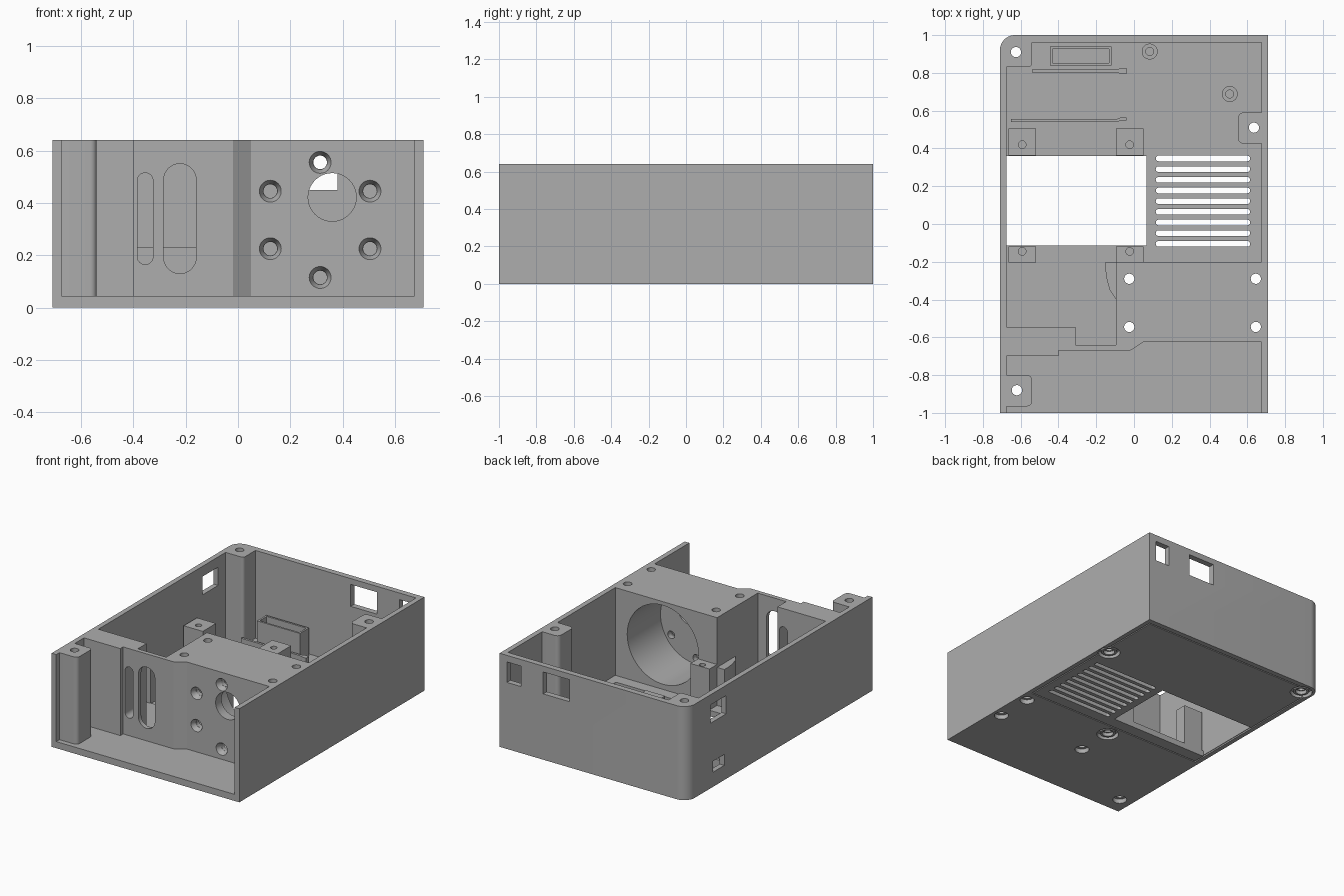
import bpy, bmesh
from math import pi, cos, sin, radians
from mathutils import Matrix

if "Cube" in bpy.data.objects:
    bpy.data.objects.remove(bpy.data.objects["Cube"])

grey = bpy.data.materials.new("plain grey")
grey.use_nodes = True
grey.diffuse_color = (0.42, 0.42, 0.42, 1)
grey.node_tree.nodes["Principled BSDF"].inputs["Base Color"].default_value = (0.42, 0.42, 0.42, 1)

TOP, FLOOR = 0.64, 0.045


def finish(name, bm):
    bmesh.ops.recalc_face_normals(bm, faces=bm.faces)
    me = bpy.data.meshes.new(name)
    bm.to_mesh(me)
    bm.free()
    me.materials.append(grey)
    ob = bpy.data.objects.new(name, me)
    bpy.context.collection.objects.link(ob)
    return ob


def prism(name, pts, lo, hi, along_y=False):
    """Extrude an outline (x, y) in z, or an outline (x, z) in y."""
    bm = bmesh.new()
    place = lambda p, t: (p[0], t, p[1]) if along_y else (p[0], p[1], t)
    a = [bm.verts.new(place(p, lo)) for p in pts]
    b = [bm.verts.new(place(p, hi)) for p in pts]
    bm.faces.new(a)
    bm.faces.new(b[::-1])
    n = len(pts)
    for i in range(n):
        bm.faces.new((a[i], a[(i + 1) % n], b[(i + 1) % n], b[i]))
    return finish(name, bm)


def box(name, x0, x1, y0, y1, z0, z1):
    return prism(name, [(x0, y0), (x1, y0), (x1, y1), (x0, y1)], z0, z1)


def arc(cx, cy, r, a0, a1, n=10):
    return [(cx + r * cos(radians(a0 + (a1 - a0) * i / n)),
             cy + r * sin(radians(a0 + (a1 - a0) * i / n))) for i in range(n + 1)]


def disc(cx, cy, r, n=40):
    return arc(cx, cy, r, 0, 360, n)[:-1]


def cone_y(x, z, r0, r1, y0, y1):
    bm = bmesh.new()
    m = Matrix.Translation((x, (y0 + y1) / 2, z)) @ Matrix.Rotation(-pi / 2, 4, 'X')
    bmesh.ops.create_cone(bm, cap_ends=True, segments=32, radius1=r0, radius2=r1,
                          depth=y1 - y0, matrix=m)
    return finish("cutter", bm)


def cut(ob, cutters):
    bpy.context.view_layer.objects.active = ob
    for c in cutters:
        c.hide_render = True
        m = ob.modifiers.new("cut", 'BOOLEAN')
        m.operation, m.solver, m.object = 'DIFFERENCE', 'EXACT', c
        bpy.ops.object.modifier_apply(modifier=m.name)
        bpy.data.objects.remove(c)


def smooth(ob):
    bpy.ops.object.select_all(action='DESELECT')
    ob.select_set(True)
    bpy.context.view_layer.objects.active = ob
    bpy.ops.object.shade_smooth_by_angle(angle=radians(30))


def hole(x, y, r=0.027, z0=-0.1, z1=0.8):
    return prism("cutter", disc(x, y, r), z0, z1)


# Screw positions
post_holes = [(-0.625, 0.91), (0.635, 0.51), (-0.62, -0.88)]
block_holes = [(x, y) for x in (-0.025, 0.645) for y in (-0.29, -0.545)]
ringed = [(-0.625, 0.91), (0.635, 0.51), (-0.025, -0.29)]

# Case shell: floor and three walls, one rounded corner
outline = [(-0.71, -1), (0.71, -1), (0.71, 1)] + arc(-0.63, 0.92, 0.08, 90, 180)
shell = prism("case_shell", outline, 0, TOP)
cuts = [box("cutter", -0.675, 0.675, -1.1, 0.96, FLOOR, 1),
        box("cutter", -0.675, 0.675, -0.2, 0.96, 0.04, 0.5),
        box("cutter", -0.675, 0.065, -0.115, 0.36, -0.1, 0.2),
        # back and side windows
        box("cutter", 0.18, 0.38, 0.9, 1.1, 0.45, 0.6),
        box("cutter", 0.55, 0.655, 0.9, 1.1, 0.455, 0.595),
        box("cutter", -0.8, -0.6, 0.58, 0.75, 0.445, 0.57),
        box("cutter", -0.8, -0.6, 0.6, 0.72, 0.1, 0.175)]
# Vent slots
for i in range(9):
    y = 0.347 - i * 0.0565
    cuts.append(prism("cutter", arc(0.6, y, 0.015, -90, 90) + arc(0.13, y, 0.015, 90, 270), -0.1, 0.2))
# Panel groove underneath
for y in (-0.2, 0.96):
    cuts.append(box("cutter", -0.68, 0.68, y - 0.004, y + 0.004, -0.1, 0.01))
for x in (-0.675, 0.675):
    cuts.append(box("cutter", x - 0.004, x + 0.004, -0.2, 0.96, -0.1, 0.01))
# Screw holes and head recesses underneath
for p in post_holes + block_holes:
    cuts.append(hole(*p))
    cuts.append(hole(*p, r=0.07 if p in ringed else 0.045, z0=-0.1, z1=0.03))
cut(shell, cuts)
smooth(shell)
for x, y in ringed:
    ring = hole(x, y, 0.05, 0.006, 0.032)
    ring.name = "screw_ring"
    cut(ring, [hole(x, y, 0.036)])
    smooth(ring)

# Corner and side screw posts
back_post = prism("back_post", [(-0.68, 0.83), (-0.565, 0.83)] + arc(-0.56, 0.85, 0.02, -90, 0, 5)
                  + [(-0.54, 0.965), (-0.68, 0.965)], 0.04, TOP)
front_post = prism("front_post", [(-0.68, -0.965)] + arc(-0.565, -0.94, 0.025, -90, 0, 5)
                   + arc(-0.565, -0.825, 0.025, 0, 90, 5) + [(-0.68, -0.8)], 0.04, TOP)
side_post = prism("side_post", [(0.68, 0.59)] + arc(0.58, 0.56, 0.03, 90, 180, 6)
                  + arc(0.58, 0.455, 0.03, 180, 270, 6) + [(0.68, 0.425)], 0.04, TOP)
for ob, p in zip((back_post, side_post, front_post), post_holes):
    cut(ob, [hole(*p)])
    smooth(ob)

# Front wall and motor block as one stepped body
block = prism("motor_block", [
    (-0.68, -0.7), (-0.4, -0.7), (-0.4, -0.67), (-0.02, -0.67), (0.05, -0.625), (0.68, -0.625),
    (0.68, -0.2), (-0.095, -0.2), (-0.095, -0.64), (-0.31, -0.64), (-0.31, -0.545), (-0.68, -0.545)],
    0.04, TOP)
cuts = [prism("cutter", disc(0.315, 0.345, 0.27, 64), -0.56, -0.1, True),
        prism("cutter", disc(0.36, 0.422, 0.092), -0.8, -0.4, True)]
for x, lo, hi, r in ((-0.355, 0.165, 0.515, 0.03), (-0.222, 0.13, 0.55, 0.062)):
    cuts.append(prism("cutter", arc(x, hi - r, r, 0, 180, 16) + arc(x, lo + r, r, 180, 360, 16),
                      -0.8, -0.5, True))
for i in range(6):
    a = radians(30 + 60 * i)
    x, z = 0.314 + 0.22 * cos(a), 0.335 + 0.22 * sin(a)
    cuts.append(cone_y(x, z, 0.026, 0.026, -0.7, -0.5))
    cuts.append(cone_y(x, z, 0.044, 0.027, -0.63, -0.59))
cuts += [hole(*p) for p in block_holes]
cut(block, cuts)
smooth(block)

# Curved gusset on the side of the block
gusset = prism("block_gusset", [(-0.09, -0.2), (-0.15, -0.2), (-0.15, -0.25), (-0.143, -0.3),
                                (-0.128, -0.35), (-0.095, -0.4), (-0.09, -0.4)], 0.04, 0.3)
smooth(gusset)

# Mounting pillars around the floor opening
for x in (-0.592, -0.023):
    for y0, y1, hy in ((0.362, 0.505, 0.42), (-0.205, -0.118, -0.145)):
        pillar = box("fan_pillar", x - 0.072, x + 0.072, y0, y1, 0.02, 0.32)
        cut(pillar, [hole(x, hy, 0.02, 0.17, 0.5)])
        smooth(pillar)

# Open connector holder
holder = box("connector_holder", -0.445, -0.12, 0.84, 0.94, 0.035, 0.23)
cut(holder, [box("cutter", -0.432, -0.133, 0.853, 0.927, 0.1, 0.5)])

# Board rails with a thicker end
for x0, y, s in ((-0.54, 0.81, -1), (-0.65, 0.548, 1)):
    prism("board_rail", [(x0, y - 0.008), (-0.09, y - 0.008), (-0.07, y - 0.008 + s * 0.008),
                         (-0.04, y - 0.008 + s * 0.008), (-0.04, y + 0.016), (-0.07, y + 0.016),
                         (-0.09, y + 0.008), (x0, y + 0.008)], 0.035, 0.1)

# Round standoffs
for x, y in ((0.083, 0.913), (0.507, 0.688)):
    standoff = hole(x, y, 0.042, 0.035, 0.1)
    standoff.name = "standoff"
    cut(standoff, [hole(x, y, 0.021, 0.05, 0.3)])
    smooth(standoff)
